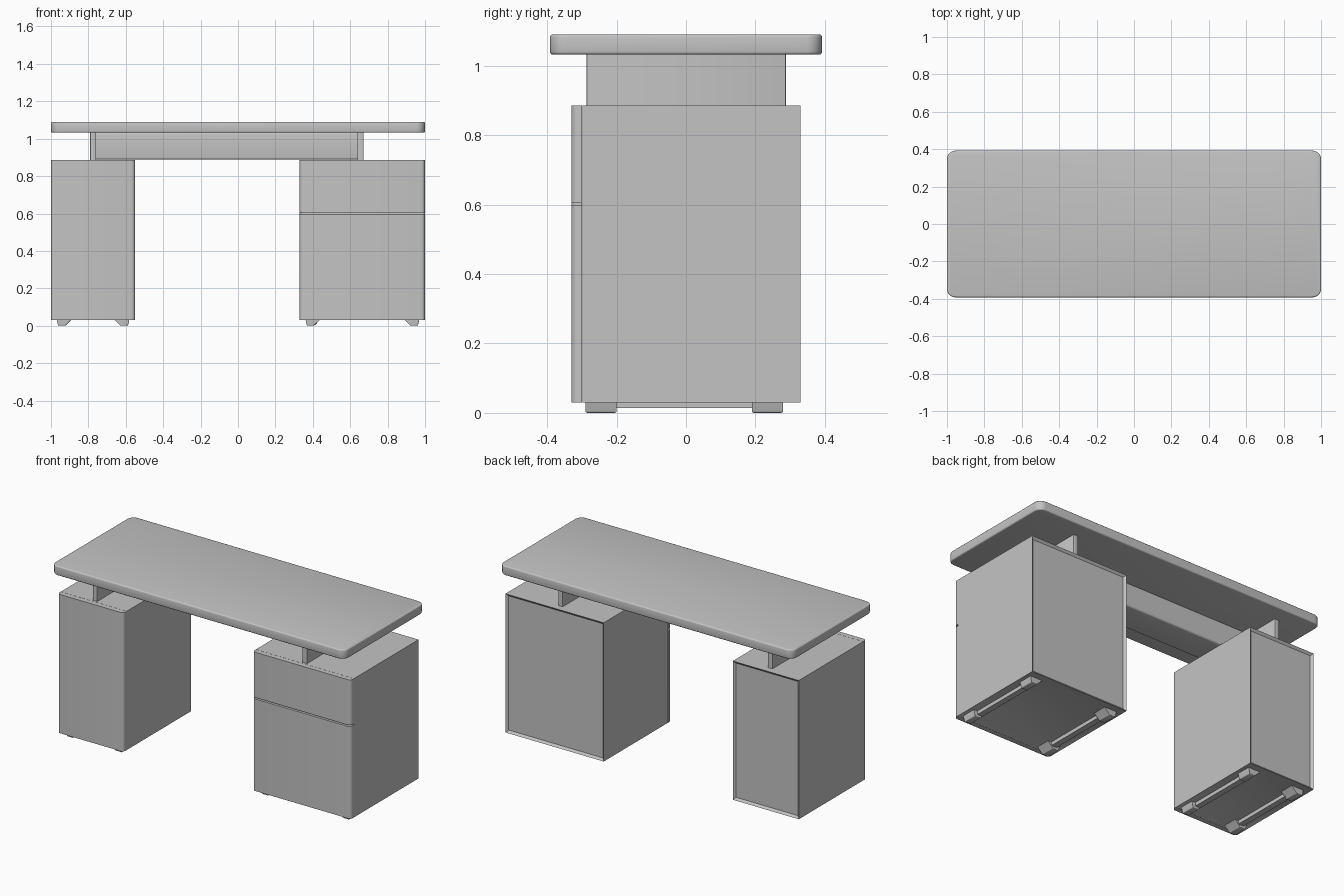
import bpy, bmesh, math
from mathutils import Vector

cube = bpy.data.objects.get("Cube")
if cube:
    bpy.data.objects.remove(cube, do_unlink=True)

grey = bpy.data.materials.new("plain_grey")
grey.use_nodes = True
colour = (0.55, 0.55, 0.55, 1)
grey.diffuse_color = colour
grey.node_tree.nodes["Principled BSDF"].inputs["Base Color"].default_value = colour


def finish(name, bm):
    bmesh.ops.recalc_face_normals(bm, faces=bm.faces)
    mesh = bpy.data.meshes.new(name)
    bm.to_mesh(mesh)
    bm.free()
    mesh.materials.append(grey)
    ob = bpy.data.objects.new(name, mesh)
    bpy.context.collection.objects.link(ob)
    bpy.ops.object.select_all(action='DESELECT')
    ob.select_set(True)
    bpy.context.view_layer.objects.active = ob
    bpy.ops.object.shade_smooth_by_angle(angle=math.radians(35))
    return ob


def box_mesh(x, y, z):
    bm = bmesh.new()
    bmesh.ops.create_cube(bm, size=1)
    for v in bm.verts:
        v.co = Vector([(a + b) / 2 + c * (b - a) for (a, b), c in zip((x, y, z), v.co)])
    return bm


def round_edges(bm, radius, test, segments=5):
    edges = [e for e in bm.edges if test(e)]
    bmesh.ops.bevel(bm, geom=edges, offset=radius, segments=segments,
                    affect='EDGES', profile=0.5)


def upright(e):
    d = e.verts[0].co - e.verts[1].co
    return abs(d.z) > 0.9 * d.length


# Rounded desk top with softened rim
bm = box_mesh((-1, 1), (-0.392, 0.392), (1.032, 1.09))
round_edges(bm, 0.045, upright, 8)
round_edges(bm, 0.008, lambda e: len({f.normal.z > 0.5 for f in e.link_faces}) == 2
            or len({f.normal.z < -0.5 for f in e.link_faces}) == 2, 3)
finish("desk_top", bm)


def carcass(name, x):
    """Cabinet body with back and bottom panels set in behind a rim."""
    bm = box_mesh(x, (-0.298, 0.33), (0.03, 0.885))
    bm.normal_update()
    for axis, depth in ((Vector((0, 1, 0)), 0.012), (Vector((0, 0, -1)), 0.006)):
        face = max(bm.faces, key=lambda f: f.normal.dot(axis) * f.calc_area())
        bmesh.ops.inset_region(bm, faces=[face], thickness=0.02)
        bmesh.ops.translate(bm, verts=face.verts, vec=-axis * depth)
        bm.normal_update()
    return finish(name, bm)


def front_panel(name, x, z):
    """Door or drawer front with rounded outer upright edges."""
    bm = box_mesh(x, (-0.33, -0.299), z)
    round_edges(bm, 0.02, lambda e: upright(e) and e.verts[0].co.y < -0.32)
    return finish(name, bm)


def foot(name, x, y, inward):
    """Low foot sloping up towards the cabinet middle."""
    bm = box_mesh((x - 0.042, x + 0.042), (y - 0.045, y + 0.045), (0, 0.037))
    for v in bm.verts:
        if v.co.z < 0.01:
            side = (v.co.x - x) * inward
            v.co.x -= inward * (0.035 if side > 0 else -0.008)
    round_edges(bm, 0.006, lambda e: all(v.co.z < 0.01 for v in e.verts), 3)
    return finish(name, bm)


# Two cabinets, each with feet, runners and a riser
cabinets = {"right": (-1.0, -0.55, -0.775), "left": (0.33, 1.0, 0.655)}
for side, (x0, x1, riser_x) in cabinets.items():
    carcass(side + "_cabinet", (x0, x1))
    for tag, x, inward in (("outer_low", x0 + 0.072, 1), ("outer_high", x1 - 0.072, -1)):
        for end, y in (("front", -0.245), ("back", 0.235)):
            foot(f"{side}_{tag}_{end}_foot", x, y, inward)
        finish(f"{side}_{tag}_runner",
               box_mesh((x - 0.018, x + 0.018), (-0.21, 0.2), (0.014, 0.038)))
    bm = box_mesh((riser_x - 0.016, riser_x + 0.016), (-0.287, 0.288), (0.88, 1.034))
    round_edges(bm, 0.004, upright, 2)
    finish(side + "_riser", bm)

# Cabinet fronts
front_panel("right_door", (-1.0, -0.55), (0.03, 0.885))
front_panel("left_drawer_front", (0.33, 1.0), (0.606, 0.885))
door = front_panel("left_door", (0.33, 1.0), (0.03, 0.597))

# Shallow curved finger grip in the inner edge of the left door
bm = bmesh.new()
bmesh.ops.create_cone(bm, segments=64, radius1=0.16, radius2=0.16, depth=0.04, cap_ends=True)
for v in bm.verts:
    v.co = Vector((0.322 + v.co.z, -0.457 + v.co.x, 0.505 + v.co.y))
cutter = finish("grip_cutter", bm)
cutter.hide_render = True
cutter.display_type = 'WIRE'
cut = door.modifiers.new("grip", 'BOOLEAN')
cut.operation = 'DIFFERENCE'
cut.object = cutter
bpy.context.view_layer.objects.active = door
bpy.ops.object.modifier_apply(modifier=cut.name)
bpy.data.objects.remove(cutter, do_unlink=True)

# Cross beam joining the risers
bm = box_mesh((-0.762, 0.642), (-0.12, 0.075), (0.888, 1.034))
round_edges(bm, 0.012, lambda e: abs(e.verts[0].co.x - e.verts[1].co.x) > 1, 4)
finish("cross_beam", bm)
